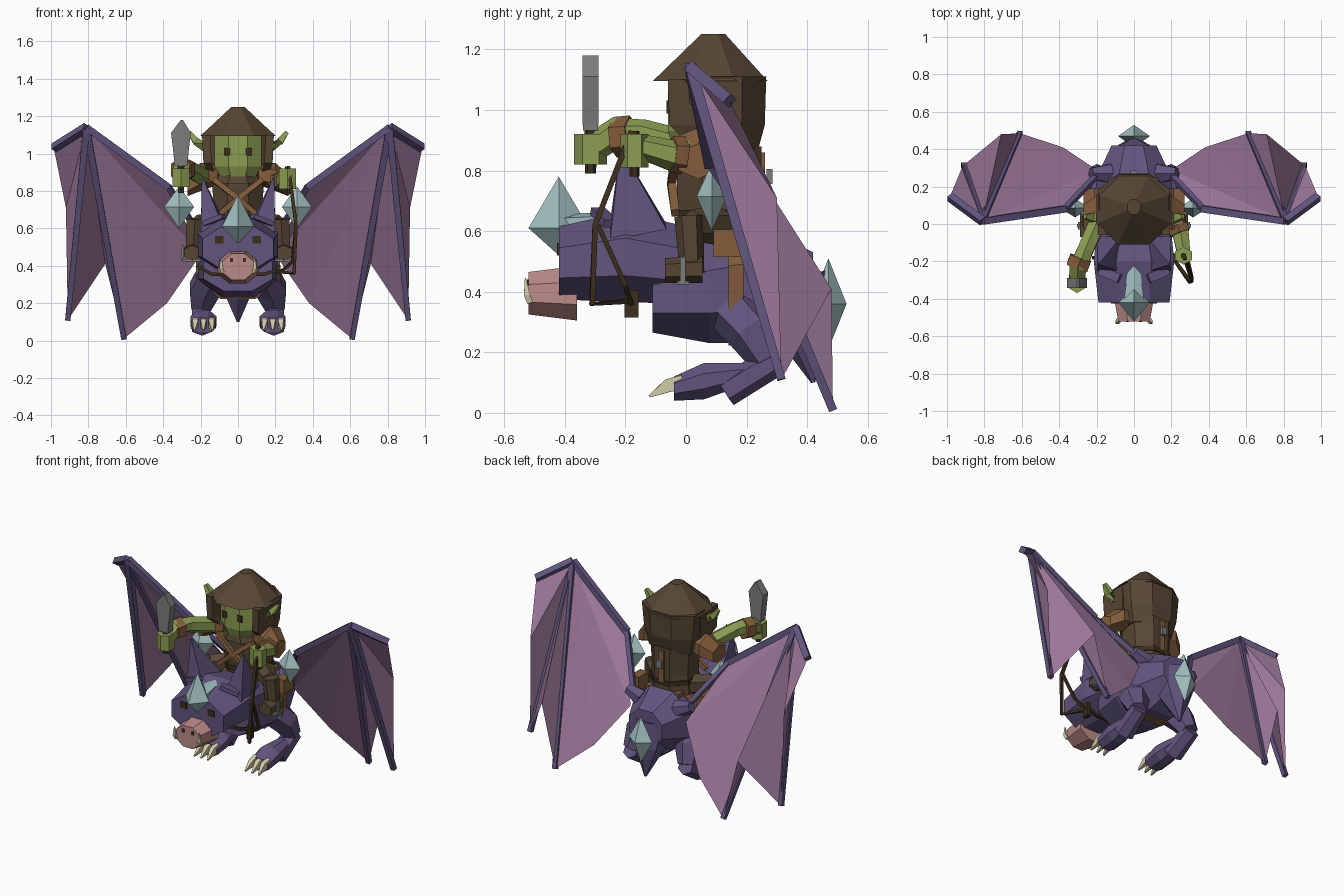
import bpy, bmesh, math
from mathutils import Vector, Euler

if "Cube" in bpy.data.objects:
    bpy.data.objects.remove(bpy.data.objects["Cube"], do_unlink=True)

X, Y, Z = Vector((1, 0, 0)), Vector((0, 1, 0)), Vector((0, 0, 1))


def material(name, *rgb):
    m = bpy.data.materials.new(name)
    m.use_nodes = True
    m.diffuse_color = (*rgb, 1)
    m.node_tree.nodes["Principled BSDF"].inputs["Base Color"].default_value = (*rgb, 1)
    return m


PURPLE = material("purple hide", .12, .09, .21)
WING = material("mauve membrane", .34, .19, .33)
PINK = material("pink skin", .50, .26, .25)
CRYSTAL = material("pale crystal", .37, .54, .54)
BONE = material("bone", .66, .60, .40)
BROWN = material("dark leather", .095, .062, .034)
TAN = material("tan leather", .23, .11, .045)
GREEN = material("green skin", .26, .34, .085)
STEEL = material("grey steel", .20, .20, .20)
DARK = material("dark wood", .045, .028, .012)


def finish(name, bm, mat):
    bmesh.ops.recalc_face_normals(bm, faces=bm.faces)
    me = bpy.data.meshes.new(name)
    bm.to_mesh(me)
    bm.free()
    me.materials.append(mat)
    ob = bpy.data.objects.new(name, me)
    bpy.context.collection.objects.link(ob)
    return ob


def loft(name, mat, pts, n=8, axis=None):
    """Rings (x, y, z, half width, half depth) joined into a capped solid."""
    bm = bmesh.new()
    pos = [Vector(p[:3]) for p in pts]
    rings = []
    for i, p in enumerate(pts):
        t = axis or (pos[min(i + 1, len(pos) - 1)] - pos[max(i - 1, 0)]).normalized()
        ref = X if abs(t.x) < .8 else Y
        u = (ref - t * ref.dot(t)).normalized()
        v = t.cross(u)
        k = 1 / math.cos(math.pi / n)
        ring = []
        for j in range(n):
            a = (j + .5) * math.tau / n
            ring.append(bm.verts.new(pos[i] + u * math.cos(a) * p[3] * k + v * math.sin(a) * p[-1] * k))
        rings.append(ring)
    for a, b in zip(rings, rings[1:]):
        for j in range(n):
            bm.faces.new((a[j], a[(j + 1) % n], b[(j + 1) % n], b[j]))
    bm.faces.new(rings[0])
    bm.faces.new(rings[-1])
    return finish(name, bm, mat)


def tube(name, mat, pts, r, n=4):
    return loft(name, mat, [(*p, r) for p in pts], n)


def box(name, mat, loc, size, rot=(0, 0, 0)):
    bm = bmesh.new()
    bmesh.ops.create_cube(bm, size=1)
    e = Euler(rot)
    for v in bm.verts:
        v.co = Vector(loc) + e.to_matrix() @ Vector(a * b for a, b in zip(v.co, size))
    return finish(name, bm, mat)


def gem(name, loc, rx, ry, up, down):
    """Four-sided double pyramid."""
    bm = bmesh.new()
    c = Vector(loc)
    top, bottom = bm.verts.new(c + Z * up), bm.verts.new(c - Z * down)
    ring = [bm.verts.new(c + d) for d in (X * rx, Y * ry, X * -rx, Y * -ry)]
    for j in range(4):
        for tip in (top, bottom):
            bm.faces.new((ring[j], ring[(j + 1) % 4], tip))
    return finish(name, bm, CRYSTAL)


# beast: body, head, snout, tail
loft("beast_body", PURPLE, [(0, -.11, .375, .185, .11), (0, .08, .40, .215, .17),
                            (0, .25, .42, .2, .19), (0, .42, .42, .12, .11)], 8, Y)
loft("beast_head", PURPLE, [(0, -.42, .495, .19, .12), (0, -.2, .515, .215, .15),
                            (0, .06, .48, .19, .12)], 8, Y)
loft("snout", PINK, [(0, -.52, .395, .085, .07), (0, -.36, .395, .112, .09)], 8, Y)
loft("tail", PURPLE, [(0, .34, .44, .11), (0, .38, .28, .08), (0, .42, .1, .006)], 6)
gem("tail_crystal", (0, .47, .36), .085, .06, .15, .15)
gem("forehead_crystal", (0, -.42, .61), .085, .1, .17, .09)
loft("crest_crystal", CRYSTAL, [(0, -.22, .645, .03, .012), (0, -.42, .625, .055, .03)], 6, Y)

# girth strap, saddle and muzzle strap
loft("girth_strap", TAN, [(0, .14, .408, .225, .186), (0, .19, .412, .22, .19)], 8, Y)
box("saddle", TAN, (0, .12, .59), (.24, .26, .03))
tube("muzzle_strap", DARK, [(-.22, -.18, .4), (-.14, -.18, .355), (.14, -.18, .355), (.22, -.18, .38)], .009)

for s, side in ((-1, "right"), (1, "left")):
    # beast face
    box(side + "_beast_eye", DARK, (s * .1, -.422, .54), (.045, .008, .04))
    box(side + "_beast_brow", PURPLE, (s * .13, -.27, .645), (.12, .05, .025), (0, s * .35, s * .4))
    box(side + "_nostril", DARK, (s * .035, -.521, .43), (.018, .008, .022))
    loft(side + "_tusk", BONE, [(s * .082, -.515, .365, .01), (s * .09, -.525, .39, .01),
                                (s * .09, -.53, .445, .002)], 4)
    loft(side + "_beast_ear", PURPLE, [(s * .135, -.16, .6, .065, .095),
                                       (s * .19, -.215, .87, .003)], 4)

    # beast leg, foot and claws
    loft(side + "_thigh", PURPLE, [(s * .14, .14, .36, .07, .08), (s * .18, .22, .27, .08, .075),
                                   (s * .2, .27, .17, .05, .05)], 6)
    loft(side + "_shin", PURPLE, [(s * .2, .29, .17, .045), (s * .19, .13, .07, .055, .045)], 6)
    loft(side + "_foot", PURPLE, [(s * .19, .2, .13, .045, .035), (s * .185, .06, .105, .07, .06),
                                  (s * .185, -.04, .08, .065, .04)], 8, Y)
    for k in (-1, 0, 1):
        x = s * .185 + k * .043
        loft(side + "_claw", BONE, [(x, -.01, .1, .016, .025), (x, -.06, .09, .015, .022),
                                    (x + k * .006, -.12, .055, .004)], 4)

    # wing membrane, fanned from the wrist
    wrist, tip, outer = (s * .81, .015, 1.14), (s * .985, .145, 1.03), (s * .92, .3, .71)
    finger_a, notch, finger_b = (s * .91, .315, .11), (s * .71, .48, .41), (s * .61, .485, .01)
    inner, root, elbow = (s * .38, .41, .2), (s * .2, .29, .46), (s * .37, .08, .82)
    bm = bmesh.new()
    hub = bm.verts.new(wrist)
    rim = [bm.verts.new(p) for p in (tip, outer, finger_a, notch, finger_b, inner, root, elbow)]
    for a, b in zip(rim, rim[1:]):
        bm.faces.new((hub, a, b))
    finish(side + "_wing_membrane", bm, WING)
    tube(side + "_wing_tip_bone", PURPLE, [tip, wrist], .019)
    tube(side + "_wing_arm", PURPLE, [wrist, elbow], .018)
    tube(side + "_wing_upper_arm", PURPLE, [elbow, (s * .2, .26, .56)], .014)
    for f in (finger_a, finger_b):
        loft(side + "_wing_finger", PURPLE, [(*wrist, .018), (*f, .014)], 4)
    loft(side + "_wing_shoulder", PURPLE, [(s * .13, .27, .52, .05), (s * .23, .27, .56, .03)], 6)
    gem(side + "_shoulder_crystal", (s * .315, .085, .715), .08, .05, .11, .115)

    # rider leg, boot and stirrup
    loft(side + "_rider_thigh", BROWN, [(s * .1, .12, .62, .06), (s * .22, .02, .62, .045)], 6)
    loft(side + "_rider_shin", BROWN, [(s * .23, .01, .65, .045, .042), (s * .24, .02, .46, .04, .035)], 6)
    loft(side + "_boot", BROWN, [(s * .245, -.07, .47, .045, .035), (s * .245, .055, .475, .045, .04)], 6, Y)
    box(side + "_stirrup", STEEL, (s * .245, -.01, .43), (.11, .04, .012))
    box(side + "_stirrup_bar", STEEL, (s * .298, -.01, .47), (.012, .018, .09))
    box(side + "_saddle_bag", TAN, (s * .24, .14, .56), (.06, .1, .09))

    # rider face, hood flap and shoulders
    box(side + "_rider_eye", DARK, (s * .055, -.061, 1.01), (.032, .008, .042))
    loft(side + "_hood_flap", BROWN, [(s * .14, .07, .88, .02, .05), (s * .163, .03, .95, .022, .085),
                                      (s * .17, .03, 1.1, .022, .09)], 4, Z)
    loft(side + "_rider_ear", GREEN, [(s * .17, .03, 1.03, .018, .025), (s * .225, .035, 1.065, .018, .025),
                                      (s * .262, .04, 1.115, .01)], 4)
    loft(side + "_shoulder_pad", TAN, [(s * .11, .07, .89, .07, .05), (s * .2, .06, .875, .09, .065),
                                       (s * .27, .04, .83, .065, .05)], 6, X)
    tube(side + "_chest_strap", TAN, [(s * .13, -.03, .86), (0, -.048, .76), (-s * .12, -.035, .66)], .014)

# rider torso, head and pointed hat
loft("rider_torso", BROWN, [(0, .12, .58, .145, .13), (0, .11, .7, .13, .14), (0, .11, .88, .14, .14)], 8, Z)
loft("rider_belt", DARK, [(0, .115, .64, .143, .142), (0, .115, .67, .14, .144)], 8, Z)
loft("collar", BROWN, [(0, .07, .84, .13, .12), (0, .07, .89, .1, .11)], 8, Z)
loft("rider_head", GREEN, [(0, .04, .87, .09, .08), (0, .04, .93, .125, .1), (0, .04, 1.11, .125, .1)], 8, Z)
loft("hood", BROWN, [(0, .13, .84, .15, .1), (0, .13, .95, .175, .13), (0, .13, 1.11, .19, .135)], 8, Z)
loft("hat", BROWN, [(0, .08, 1.095, .2, .19), (0, .09, 1.25, .035, .04)], 8, Z)
box("back_strap", TAN, (0, .25, .76), (.035, .02, .2))
box("back_buckle", STEEL, (0, .275, .78), (.035, .02, .05))

# raised right arm with dagger
loft("right_arm", GREEN, [(-.18, .04, .87, .045), (-.26, -.14, .92, .042), (-.3, -.23, .925, .045),
                          (-.305, -.3, .88, .042)], 6)
loft("right_bracer", TAN, [(-.285, -.18, .915, .058), (-.305, -.235, .91, .058)], 6)
loft("right_hand", GREEN, [(-.305, -.315, .82, .045, .047), (-.305, -.315, .92, .045, .047)], 6, Z)
loft("dagger_handle", DARK, [(-.305, -.315, .79, .016), (-.305, -.315, .96, .018)], 6)
box("dagger_guard", STEEL, (-.305, -.315, .945), (.07, .05, .025))
loft("dagger_blade", STEEL, [(-.305, -.315, .95, .035, .026), (-.305, -.315, 1.02, .042, .026),
                             (-.305, -.315, 1.11, .053, .026), (-.3, -.315, 1.18, .006, .026)], 4, Z)

# left arm holding the reins
loft("left_arm", GREEN, [(.18, .05, .87, .045), (.25, -.05, .85, .045), (.265, -.15, .88, .035)], 6)
loft("left_bracer", TAN, [(.23, -.01, .85, .055), (.245, -.05, .855, .052)], 6)
loft("left_hand", GREEN, [(.265, -.17, .81, .045, .04), (.265, -.17, .92, .045, .04)], 6, Z)
tube("rein_grip", DARK, [(.265, -.17, .78), (.265, -.17, .93)], .014, 6)
tube("front_rein", DARK, [(.27, -.18, .93), (.31, -.3, .62), (.3, -.31, .36), (.2, -.17, .37)], .009)
tube("rear_rein", DARK, [(.31, -.29, .62), (.29, -.2, .42), (.22, -.18, .36)], .008)
box("bit", DARK, (.215, -.18, .36), (.025, .045, .09))
